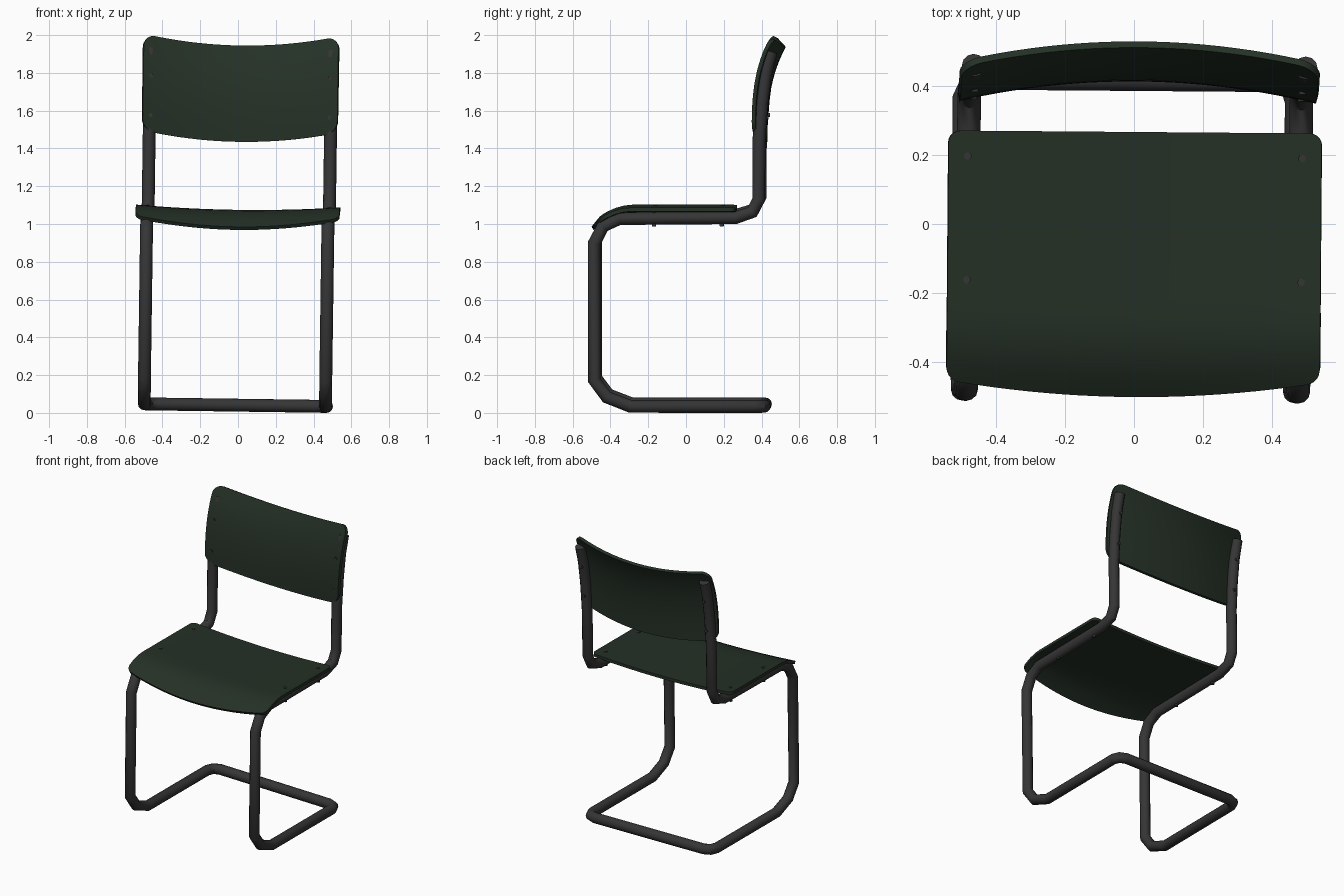
import bpy, math
from mathutils import Matrix, Vector

if "Cube" in bpy.data.objects:
    bpy.data.objects.remove(bpy.data.objects["Cube"], do_unlink=True)

# The whole chair leans and turns very slightly
POSE = (Matrix.Translation((-0.014, 0, 0)) @ Matrix.Rotation(-0.008, 4, 'Z')
        @ Matrix.Rotation(0.014, 4, 'Y'))


def make_material(name, colour):
    mat = bpy.data.materials.new(name)
    mat.use_nodes = True
    mat.diffuse_color = colour
    mat.node_tree.nodes["Principled BSDF"].inputs["Base Color"].default_value = colour
    return mat


GREEN = make_material("dark green", (0.018, 0.030, 0.019, 1))
GREY = make_material("charcoal grey", (0.036, 0.036, 0.037, 1))


def finish(obj, mat):
    obj.data.materials.clear()
    obj.data.materials.append(mat)
    bpy.ops.object.select_all(action='DESELECT')
    obj.select_set(True)
    bpy.context.view_layer.objects.active = obj
    bpy.ops.object.convert(target='MESH')
    bpy.ops.object.shade_smooth_by_angle(angle=math.radians(40))
    obj.matrix_world = POSE @ obj.matrix_world


def panel(name, half, length, radius, surface, columns=20, rows=14):
    """Bent sheet with rounded corners; surface(u, t) gives the shape."""
    arc = [half - radius * (1 - math.sin(math.radians(a))) for a in (90, 72, 54, 36, 18)]
    inner = half - radius
    xs = [-x for x in arc]
    xs += [inner * (2 * i / columns - 1) for i in range(columns + 1)]
    xs += reversed(arc)
    verts, faces = [], []
    for x in xs:
        over = max(0, abs(x) - inner)
        cut = (radius - math.sqrt(max(0, radius ** 2 - over ** 2))) / length
        for j in range(rows + 1):
            verts.append(surface(x, x / half, cut + (1 - 2 * cut) * j / rows))
    n = rows + 1
    for i in range(len(xs) - 1):
        for j in range(rows):
            a = i * n + j
            faces.append((a, a + n, a + n + 1, a + 1))
    mesh = bpy.data.meshes.new(name)
    mesh.from_pydata(verts, [], faces)
    obj = bpy.data.objects.new(name, mesh)
    bpy.context.collection.objects.link(obj)
    solid = obj.modifiers.new("thickness", 'SOLIDIFY')
    solid.thickness = 0.02
    solid.offset = -1
    finish(obj, GREEN)


# Seat: shallow dish with a bowed front edge that rolls downwards
def seat_surface(x, u, t):
    front = -0.5 + 0.045 * u * u
    y = front + (0.266 - front) * t
    roll = max(0, (-0.28 - y) / 0.22) ** 2
    return (x, y, 1.075 + 0.02 * u * u - 0.09 * roll)


# Backrest: bowed sideways, flaring back towards the top
def back_surface(x, u, t):
    return (x, 0.352 + 0.098 * t ** 2.8 + 0.06 * (1 - u * u),
            1.435 + 0.51 * t + 0.055 * u * u)


panel("seat", 0.539, 0.74, 0.035, seat_surface)
panel("backrest", 0.515, 0.51, 0.06, back_surface)

# Frame: one continuous bent tube, mirrored about the middle of the rear floor bar
W = 0.48
side = [(0.455, 1.92), (0.425, 1.80), (0.405, 1.65), (0.39, 1.45), (0.39, 1.14),
        (0.355, 1.07), (0.265, 1.04), (-0.35, 1.035), (-0.435, 0.995), (-0.482, 0.905),
        (-0.482, 0.18), (-0.415, 0.09), (-0.29, 0.041), (0.36, 0.041)]
path = [Vector((W, y, z)) for y, z in side]
path += [Vector((W - 0.017, 0.401, 0.041)), Vector((W - 0.06, 0.418, 0.041))]
path += [Vector((-p.x, p.y, p.z)) for p in reversed(path)]
curve = bpy.data.curves.new("tube_frame", 'CURVE')
curve.dimensions = '3D'
curve.bevel_depth = 0.034
curve.bevel_resolution = 4
curve.use_fill_caps = True
spline = curve.splines.new('POLY')
spline.points.add(len(path) - 1)
for point, p in zip(spline.points, path):
    point.co = (*p, 1)
frame = bpy.data.objects.new("tube_frame", curve)
bpy.context.collection.objects.link(frame)
finish(frame, GREY)


# Bolts running through the panels and the tube
def bolt(name, start, end):
    a, b = Vector(start), Vector(end)
    bpy.ops.mesh.primitive_cylinder_add(vertices=12, radius=0.011, depth=(b - a).length,
                                        location=(a + b) / 2)
    obj = bpy.context.object
    obj.name = name
    obj.rotation_euler = (b - a).to_track_quat('Z', 'Y').to_euler()
    bpy.context.view_layer.update()
    finish(obj, GREY)


for label, x in (("left", 0.483), ("right", -0.483)):
    for place, y in (("front", -0.165), ("rear", 0.193)):
        bolt(f"seat_bolt_{place}_{label}", (x, y, 0.995), (x, y, 1.095))
    x *= 0.98
    for place, z, y0, y1 in (("lower", 1.57, 0.358, 0.44), ("upper", 1.78, 0.378, 0.462)):
        bolt(f"back_bolt_{place}_{label}", (x, y0, z), (x, y1, z))
